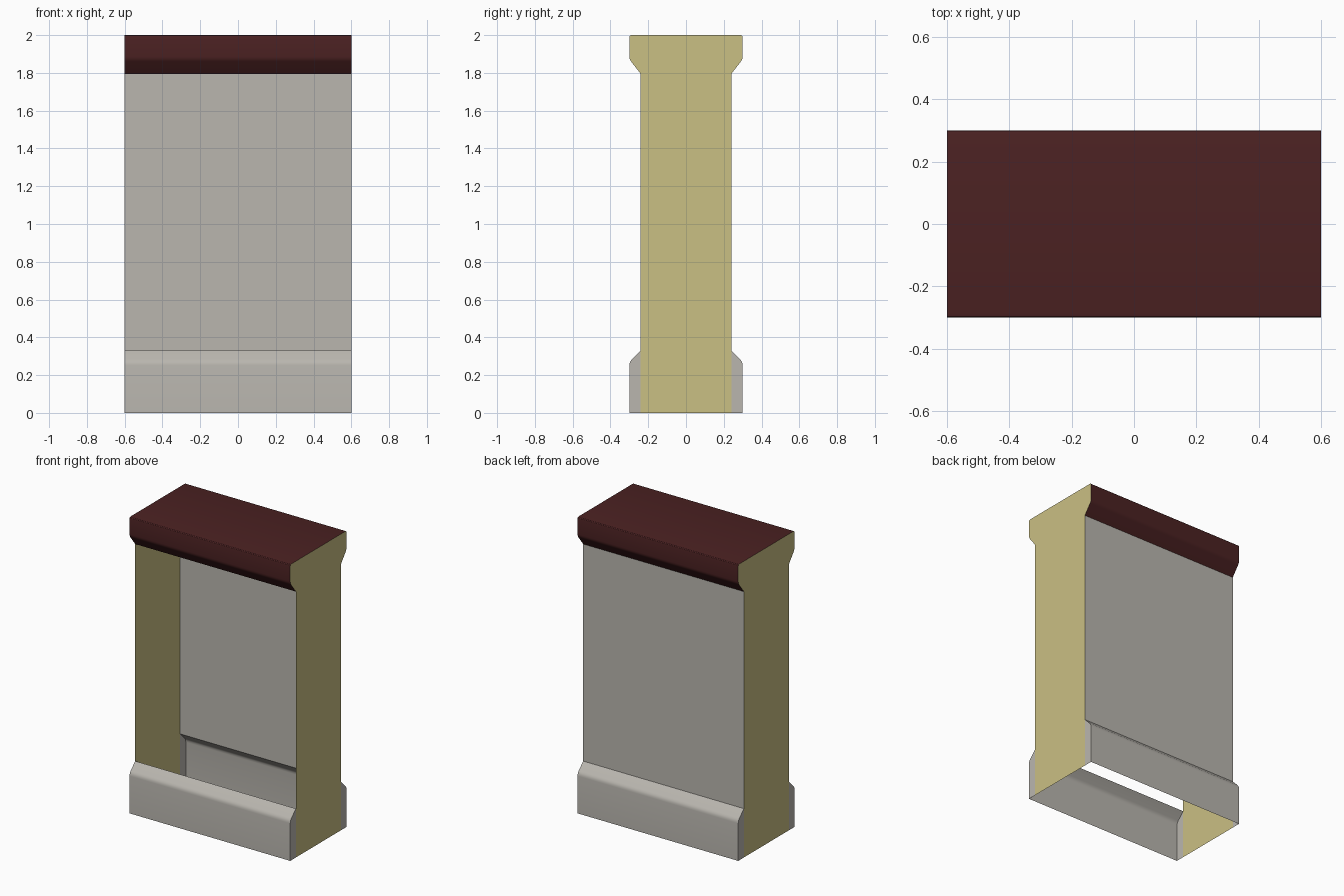
import bpy, bmesh
from mathutils import Vector

if "Cube" in bpy.data.objects:
    bpy.data.objects.remove(bpy.data.objects["Cube"])

HALF = 0.6          # half length along x
FACE = 0.24         # wall half thickness
OUT = 0.30          # plinth and cap half thickness


def material(name, col):
    m = bpy.data.materials.new(name)
    m.diffuse_color = (*col, 1)
    m.use_nodes = True
    m.node_tree.nodes["Principled BSDF"].inputs["Base Color"].default_value = m.diffuse_color
    return m


grey = material("grey_plaster", (0.49, 0.47, 0.43))
red = material("dark_red_coping", (0.071, 0.0155, 0.0160))
straw = material("straw_end", (0.59, 0.525, 0.23))


def arc(a, b, c, r, n=3):
    """Round corner b between points a and c."""
    a, b, c = Vector(a), Vector(b), Vector(c)
    p, q = b + (a - b).normalized() * r, b + (c - b).normalized() * r
    return [tuple(p * (1 - t) ** 2 + b * 2 * t * (1 - t) + q * t * t)
            for t in (i / n for i in range(n + 1))]


def mirror(path):
    return [(-y, z) for y, z in reversed(path)]


def finish(name, bm, mat):
    me = bpy.data.meshes.new(name)
    bm.to_mesh(me)
    bm.free()
    me.materials.append(mat)
    ob = bpy.data.objects.new(name, me)
    bpy.context.collection.objects.link(ob)
    bpy.ops.object.select_all(action='DESELECT')
    ob.select_set(True)
    bpy.context.view_layer.objects.active = ob
    bpy.ops.object.shade_smooth_by_angle(angle=0.5)


def strip(name, path, mat):
    """Sweep a (y, z) path along x as an open sheet."""
    bm = bmesh.new()
    rows = [[bm.verts.new((x, y, z)) for x in (-HALF, HALF)] for y, z in path]
    for (a, b), (d, c) in zip(rows, rows[1:]):
        bm.faces.new((a, b, c, d))
    finish(name, bm, mat)


def end(name, loop, side, mat):
    """Flat end face from a clockwise (y, z) loop."""
    bm = bmesh.new()
    pts = loop if side < 0 else loop[::-1]
    bm.faces.new([bm.verts.new((side * HALF, y, z)) for y, z in pts])
    finish(name, bm, mat)


# Profiles of the front half, running upward
plinth = [(-OUT, 0)] + arc((-OUT, 0), (-OUT, 0.27), (-FACE, 0.33), 0.018) + [(-FACE, 0.33)]
cap_half = ([(-FACE, 1.795)]
            + arc((-FACE, 1.795), (-OUT, 1.872), (-OUT, 2), 0.014)
            + arc((-OUT, 1.872), (-OUT, 2), (0, 2), 0.012))
cap = cap_half + mirror(cap_half)

# Coping, plinths and the single back wall panel (front is open)
strip("coping", cap, red)
strip("front_plinth", plinth, grey)
strip("back_plinth", mirror(plinth), grey)
strip("back_wall", [(FACE, 1.795), (FACE, 0.33)], grey)

# End faces with grey plinth returns
for side, label in ((-1, "left"), (1, "right")):
    end(label + "_end", [(-FACE, 0)] + cap + [(FACE, 0)], side, straw)
    end(label + "_front_plinth_end", plinth + [(-FACE, 0)], side, grey)
    end(label + "_back_plinth_end", mirror(plinth) + [(FACE, 0)], side, grey)
